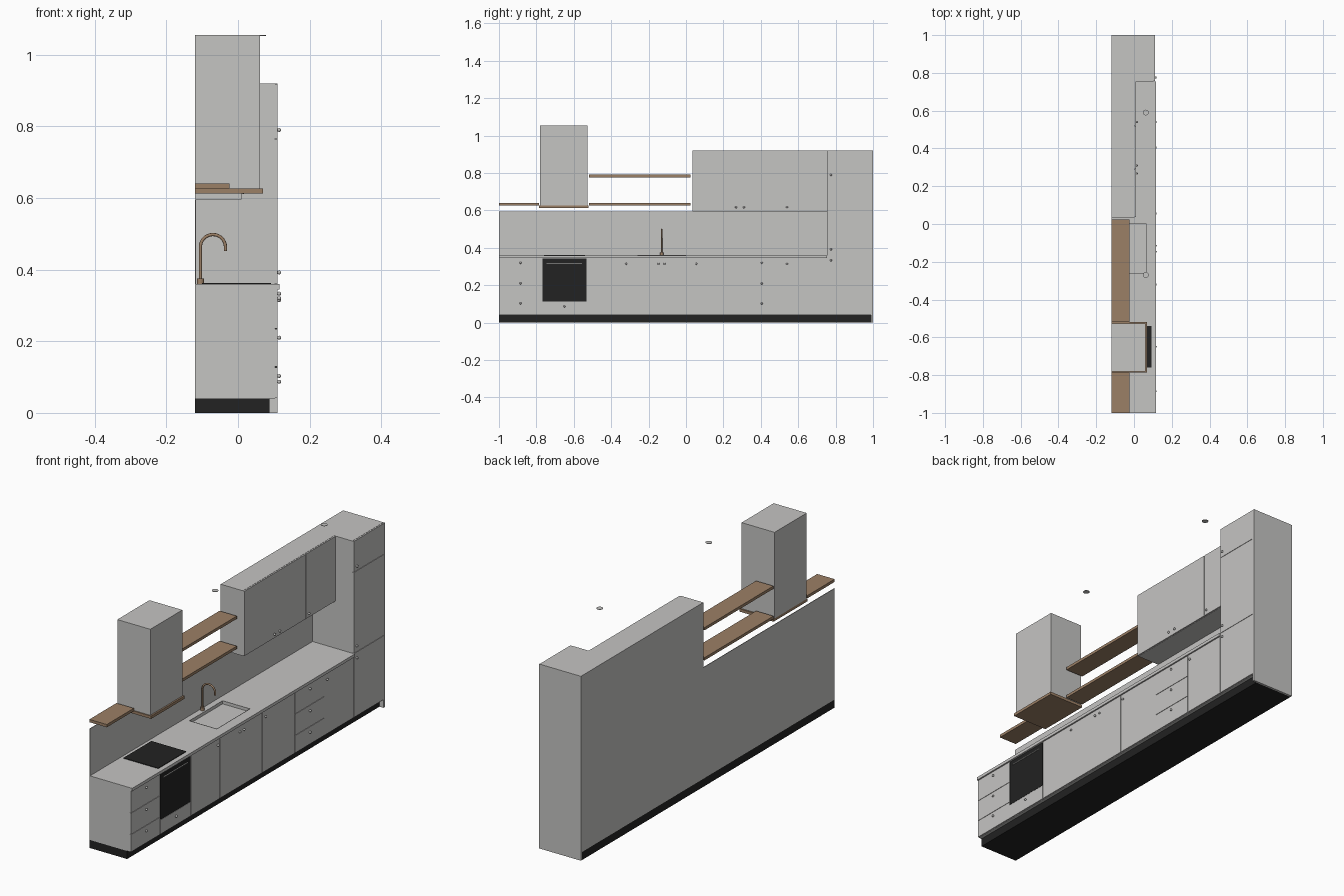
import bpy, bmesh, math
from mathutils import Vector

cube = bpy.data.objects.get("Cube")
if cube:
    bpy.data.objects.remove(cube, do_unlink=True)


def material(name, rgb):
    m = bpy.data.materials.new(name)
    m.use_nodes = True
    m.diffuse_color = (*rgb, 1)
    m.node_tree.nodes["Principled BSDF"].inputs["Base Color"].default_value = (*rgb, 1)
    return m


GREY = material("warm light grey", (0.56, 0.555, 0.545))
WOOD = material("brown wood", (0.33, 0.215, 0.133))
BLACK = material("black", (0.016, 0.016, 0.016))


def finish(name, bm, mat):
    mesh = bpy.data.meshes.new(name)
    bm.to_mesh(mesh)
    bm.free()
    mesh.materials.append(mat)
    ob = bpy.data.objects.new(name, mesh)
    bpy.context.collection.objects.link(ob)
    return ob


def box(name, x, y, z, mat=GREY):
    bm = bmesh.new()
    bmesh.ops.create_cube(bm, size=1)
    for v in bm.verts:
        v.co = [r[0] if c < 0 else r[1] for c, r in zip(v.co, (x, y, z))]
    return finish(name, bm, mat)


def front(name, x, y, z, gap=0.001):
    """A door or drawer front with a narrow shadow gap around it."""
    return box(name, (x - 0.008, x), (y[0] + gap, y[1] - gap), (z[0] + gap, z[1] - gap))


def knob(x, y, z):
    bm = bmesh.new()
    bmesh.ops.create_uvsphere(bm, u_segments=16, v_segments=10, radius=0.0055)
    for v in bm.verts:
        v.co += Vector((x + 0.005, y, z))
    for f in bm.faces:
        f.smooth = True
    finish("knob", bm, GREY)


def disc(name, x, y, z, r, h, mat):
    bm = bmesh.new()
    bmesh.ops.create_cone(bm, cap_ends=True, segments=32, radius1=r, radius2=r, depth=h)
    for v in bm.verts:
        v.co += Vector((x, y, z + h / 2))
    return finish(name, bm, mat)


BACK, FACE = -0.12, 0.11
TALL = 0.755

# Plinth, carcasses and wall panel
box("plinth", (BACK, 0.088), (-1, 0.99), (0, 0.04), BLACK)
box("base_carcass", (BACK, FACE - 0.007), (-1, TALL), (0.04, 0.345))
box("tall_carcass", (BACK, FACE - 0.007), (TALL, 0.99), (0.04, 0.92))
box("tall_end_panel", (BACK, FACE), (0.99, 1), (0, 0.92))
box("upper_carcass", (BACK, 0.003), (0.035, TALL), (0.595, 0.92))
box("wall_panel", (BACK, -0.117), (-1, TALL), (0.345, 0.595))

# Base fronts: two drawer stacks, oven drawer and doors
levels = (0.04, 0.128, 0.235, 0.345)
for y in ((-1, -0.77), (0.29, 0.52)):
    for z in zip(levels, levels[1:]):
        front("drawer_front", FACE, y, z)
        knob(FACE, sum(y) / 2, z[1] - 0.025)
front("oven_drawer", FACE, (-0.77, -0.53), (0.04, 0.113))
knob(FACE, -0.65, 0.087)
for y0, y1, ky in ((-0.53, -0.3, -0.32), (-0.3, -0.13, -0.147), (-0.13, 0.035, -0.115),
                   (0.035, 0.29, 0.055), (0.52, TALL, 0.54)):
    front("base_door", FACE, (y0, y1), (0.04, 0.345))
    knob(FACE, ky, 0.315)

# Upper and tall doors
for y0, y1, ky in ((0.035, 0.29, 0.268), (0.29, 0.52, 0.31), (0.52, TALL, 0.54)):
    front("upper_door", 0.01, (y0, y1), (0.595, 0.92))
    knob(0.01, ky, 0.617)
for z0, z1, kz in ((0.04, 0.36, 0.333), (0.36, 0.765, 0.392), (0.765, 0.92, 0.79)):
    front("tall_door", FACE, (TALL, 0.99), (z0, z1))
    knob(FACE, 0.775, kz)

# Oven with handle
box("oven_front", (0.1, FACE), (-0.767, -0.533), (0.113, 0.342), BLACK)
box("oven_handle", (FACE, 0.114), (-0.745, -0.555), (0.316, 0.32))

# Worktop built around the sink opening
SX, SY = (-0.085, 0.065), (-0.26, 0)
TOP = (0.345, 0.36)
box("worktop_left", (BACK, 0.116), (-1, SY[0]), TOP)
box("worktop_right", (BACK, 0.116), (SY[1], TALL), TOP)
box("worktop_rear", (BACK, SX[0]), SY, TOP)
box("worktop_front", (SX[1], 0.116), SY, TOP)

# Sink: a raised rim around a shallow basin
bm = bmesh.new()
rim = [bm.verts.new((x, y, 0.3615)) for x, y in
       ((SX[0], SY[0]), (SX[1], SY[0]), (SX[1], SY[1]), (SX[0], SY[1]))]
bowl = bm.faces.new(rim)
bmesh.ops.inset_region(bm, faces=[bowl], thickness=0.014)
ext = bmesh.ops.extrude_face_region(bm, geom=[bowl])
bmesh.ops.translate(bm, vec=(0, 0, -0.0155),
                    verts=[g for g in ext["geom"] if isinstance(g, bmesh.types.BMVert)])
bm.faces.remove(bowl)
bmesh.ops.recalc_face_normals(bm, faces=bm.faces)
for f in bm.faces:
    if f.normal.z < -0.5:
        f.normal_flip()
finish("sink", bm, GREY)

# Hob
box("hob", (-0.1, 0.092), (-0.76, -0.54), (0.36, 0.363), BLACK)

# Tap: round foot and a bent spout
disc("tap_foot", -0.105, -0.13, 0.36, 0.01, 0.015, WOOD)
curve = bpy.data.curves.new("tap_spout", "CURVE")
curve.dimensions = "3D"
curve.bevel_depth = 0.0045
curve.bevel_resolution = 3
curve.use_fill_caps = True
R, CX, CZ = 0.035, -0.07, 0.463
path = [(CX - R, 0.37)]
path += [(CX - R * math.cos(a), CZ + R * math.sin(a))
         for a in (math.pi * i / 16 for i in range(17))]
path.append((CX + R, 0.452))
spline = curve.splines.new("POLY")
spline.points.add(len(path) - 1)
for p, (x, z) in zip(spline.points, path):
    p.co = (x, -0.13, z, 1)
curve.materials.append(WOOD)
bpy.context.collection.objects.link(bpy.data.objects.new("tap_spout", curve))

# Extractor hood and shelves
box("hood", (BACK, 0.062), (-0.78, -0.527), (0.625, 1.055))
box("hood_base", (BACK, 0.07), (-0.785, -0.52), (0.612, 0.626), WOOD)
for y, z in (((-1, -0.787), 0.627), ((-0.518, 0.025), 0.627), ((-0.518, 0.025), 0.777)):
    box("shelf", (BACK, -0.024), y, (z, z + 0.014), WOOD)

# Ceiling spotlights
for y in (-0.27, 0.59):
    disc("spotlight", 0.063, y, 1.053, 0.015, 0.002, GREY)
